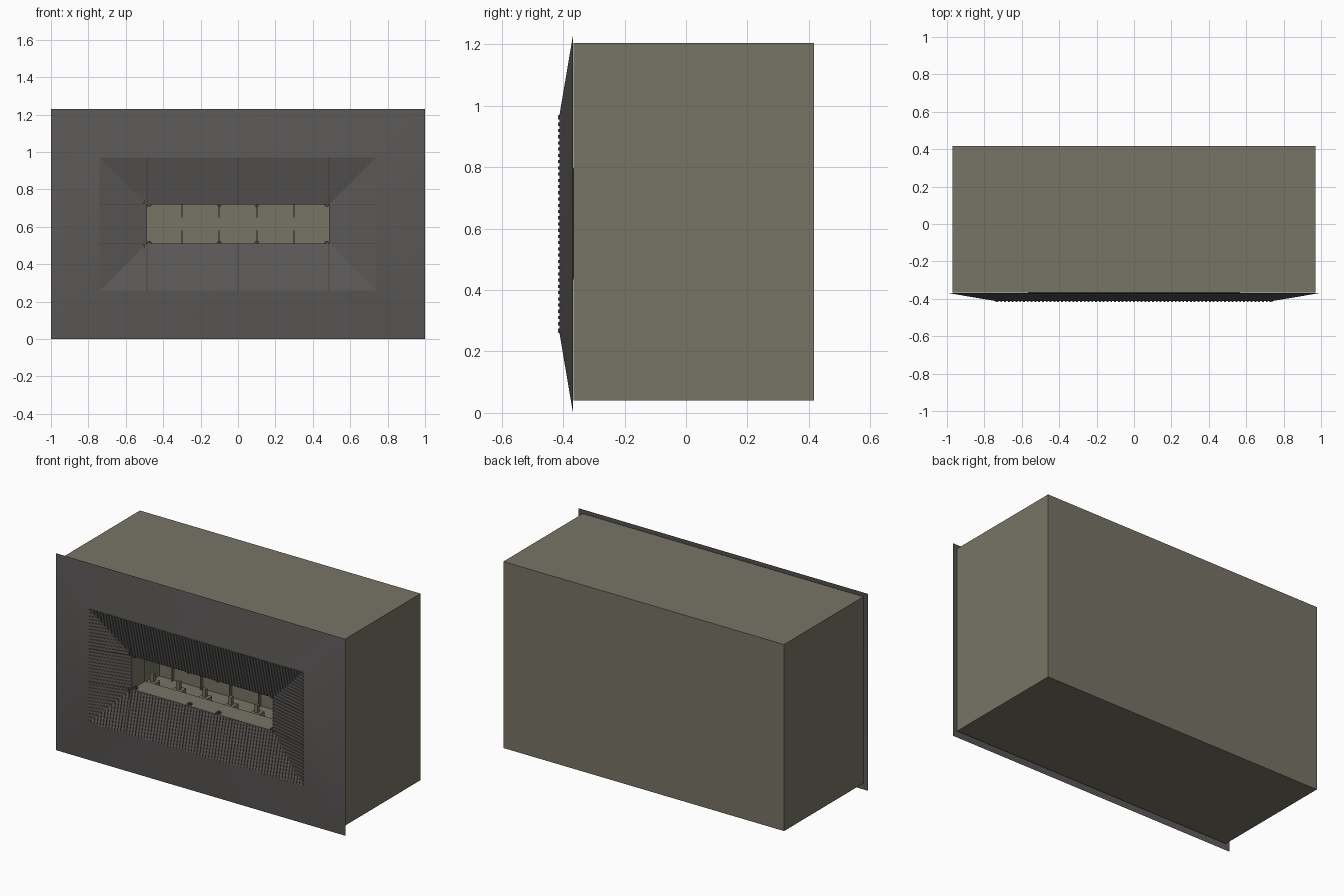
import bpy, bmesh, math
from mathutils import Vector

if "Cube" in bpy.data.objects:
    bpy.data.objects.remove(bpy.data.objects["Cube"])


def mat(name, rgb):
    m = bpy.data.materials.new(name)
    m.diffuse_color = (*rgb, 1)
    m.use_nodes = True
    m.node_tree.nodes["Principled BSDF"].inputs["Base Color"].default_value = m.diffuse_color
    return m


TAN = mat("warm grey hull", (0.185, 0.172, 0.130))
DARK = mat("dark grey frame", (0.105, 0.099, 0.096))
SEAM = mat("seam charcoal", (0.06, 0.057, 0.055))


def finish(bm, name, material):
    me = bpy.data.meshes.new(name)
    bm.normal_update()
    bm.to_mesh(me)
    bm.free()
    ob = bpy.data.objects.new(name, me)
    me.materials.append(material)
    bpy.context.collection.objects.link(ob)
    return ob


def rect(x0, x1, z0, z1, y):
    return [(x0, y, z0), (x1, y, z0), (x1, y, z1), (x0, y, z1)]


def loft(name, loops, material, cap=False, inward=False):
    """Skin a row of rectangular loops going from front to back."""
    bm = bmesh.new()
    rows = [[bm.verts.new(p) for p in lp] for lp in loops]
    for a, b in zip(rows, rows[1:]):
        for i in range(4):
            j = (i + 1) % 4
            f = (a[i], a[j], b[j], b[i])
            bm.faces.new(f[::-1] if inward else f)
    if cap:
        bm.faces.new(rows[-1] if inward else rows[-1][::-1])
    return finish(bm, name, material)


def add_box(bm, x0, x1, y0, y1, z0, z1):
    v = [bm.verts.new((x, y, z)) for x in (x0, x1) for y in (y0, y1) for z in (z0, z1)]
    for f in ((0, 1, 3, 2), (4, 6, 7, 5), (0, 4, 5, 1), (2, 3, 7, 6), (0, 2, 6, 4), (1, 5, 7, 3)):
        bm.faces.new([v[i] for i in f])


OX, OZ0, OZ1, OY = 0.487, 0.512, 0.72, -0.35      # opening
RX, RZ0, RZ1, RY = 0.74, 0.26, 0.97, -0.412       # rim of the ribbed recess

# main body behind the frame, open at the front
loft("hull_box", [rect(-0.97, 0.97, 0.04, 1.205, -0.366),
                  rect(-0.97, 0.97, 0.04, 1.205, 0.417)], TAN, cap=True)

# sloping outer frame
frame = loft("front_frame", [rect(-1, 1, 0, 1.23, -0.368),
                             rect(-RX, RX, RZ0, RZ1, RY)], DARK)
for p in frame.data.polygons:
    p.use_smooth = True

# shallow recess running in to the opening
loft("recess_panels", [rect(-RX, RX, RZ0, RZ1, RY),
                       rect(-OX, OX, OZ0, OZ1, OY)], DARK, inward=True)

# entrance tunnel, then a wider room
loft("tunnel_and_room", [rect(-OX, OX, OZ0, OZ1, OY),
                         rect(-OX, OX, OZ0, OZ1, -0.22),
                         rect(-0.6, 0.6, 0.40, 0.82, -0.22),
                         rect(-0.6, 0.6, 0.40, 0.82, 0.08)], TAN, cap=True, inward=True)


def depth(t):
    return RY + (OY - RY) * t


def add_rib(bm, horizontal, c, outer, inner, t1, w, h):
    """Bar on a sloping panel from the rim (t=0) inwards to t1."""
    end = outer + (inner - outer) * t1
    vs = []
    for r, t in ((outer, 0), (end, t1)):
        for s in (-w, w):
            for up in (-h, 0.002):
                p = (r, depth(t) + up, c + s) if horizontal else (c + s, depth(t) + up, r)
                vs.append(bm.verts.new(p))
    for f in ((0, 1, 3, 2), (4, 6, 7, 5), (0, 4, 5, 1), (2, 3, 7, 6), (0, 2, 6, 4), (1, 5, 7, 3)):
        bm.faces.new([vs[i] for i in f])


# ribs: vertical on the top and bottom panels, horizontal on the side panels
bm = bmesh.new()
N = 73
for i in range(N):
    x = -0.73 + 1.46 * i / (N - 1)
    t = min(1.0, (RX - abs(x)) / (RX - OX))
    add_rib(bm, False, x, RZ1, OZ1, t, 0.005, 0.004)
    add_rib(bm, False, x, RZ0, OZ0, t, 0.005, 0.004)
N = 35
for i in range(N):
    z = 0.27 + 0.69 * i / (N - 1)
    t = min(1.0, (z - RZ0) / (OZ0 - RZ0), (RZ1 - z) / (RZ1 - OZ1))
    for s in (-1, 1):
        add_rib(bm, True, z, s * RX, s * OX, t, 0.005, 0.004)
bmesh.ops.recalc_face_normals(bm, faces=bm.faces)
finish(bm, "recess_ribs", DARK)

# dark seams dividing the panels
bm = bmesh.new()
for x in (-OX, 0, OX):
    add_rib(bm, False, x, RZ1, OZ1, 1, 0.002, 0.0045)
    add_rib(bm, False, x, RZ0, OZ0, 1, 0.002, 0.0045)
for z in (OZ0, OZ1):
    for s in (-1, 1):
        add_rib(bm, True, z, s * RX, s * OX, 1, 0.002, 0.0045)
bmesh.ops.recalc_face_normals(bm, faces=bm.faces)
finish(bm, "panel_seams", SEAM)

# narrow guide strips left of the opening
bm = bmesh.new()
for z0, z1 in ((0.42, 0.51), (0.72, 0.81)):
    add_box(bm, -0.506, -0.498, -0.364, -0.35, z0, z1)
bmesh.ops.recalc_face_normals(bm, faces=bm.faces)
finish(bm, "guide_strips", DARK)

# small round lamps on the lip of the opening
bm = bmesh.new()
for x in (-0.475, -0.1, 0.1, 0.475):
    for z in (OZ0, OZ1):
        g = bmesh.ops.create_cone(bm, cap_ends=True, segments=10, radius1=0.013,
                                  radius2=0.013, depth=0.02)
        for v in g["verts"]:
            v.co = Vector((v.co.x + x, v.co.z - 0.335, v.co.y + z))
bmesh.ops.recalc_face_normals(bm, faces=bm.faces)
finish(bm, "lip_lamps", SEAM)

# wall ribs and slanted struts inside the room
bm = bmesh.new()
for i in range(6):
    x = -0.5 + 0.2 * i
    add_box(bm, x - 0.003, x + 0.003, 0.06, 0.08, 0.40, 0.58)
    add_box(bm, x - 0.003, x + 0.003, 0.06, 0.08, 0.65, 0.82)
add_box(bm, -0.6, 0.6, -0.20, -0.17, 0.40, 0.48)
bmesh.ops.recalc_face_normals(bm, faces=bm.faces)
finish(bm, "room_wall_ribs", TAN)

bm = bmesh.new()
for i in range(7):
    x = -0.54 + 0.18 * i
    add_box(bm, x - 0.03, x + 0.03, -0.10, -0.04, 0.40, 0.44)
    add_box(bm, x - 0.012, x + 0.012, -0.08, -0.06, 0.44, 0.49)
bmesh.ops.recalc_face_normals(bm, faces=bm.faces)
finish(bm, "room_floor_units", TAN)
